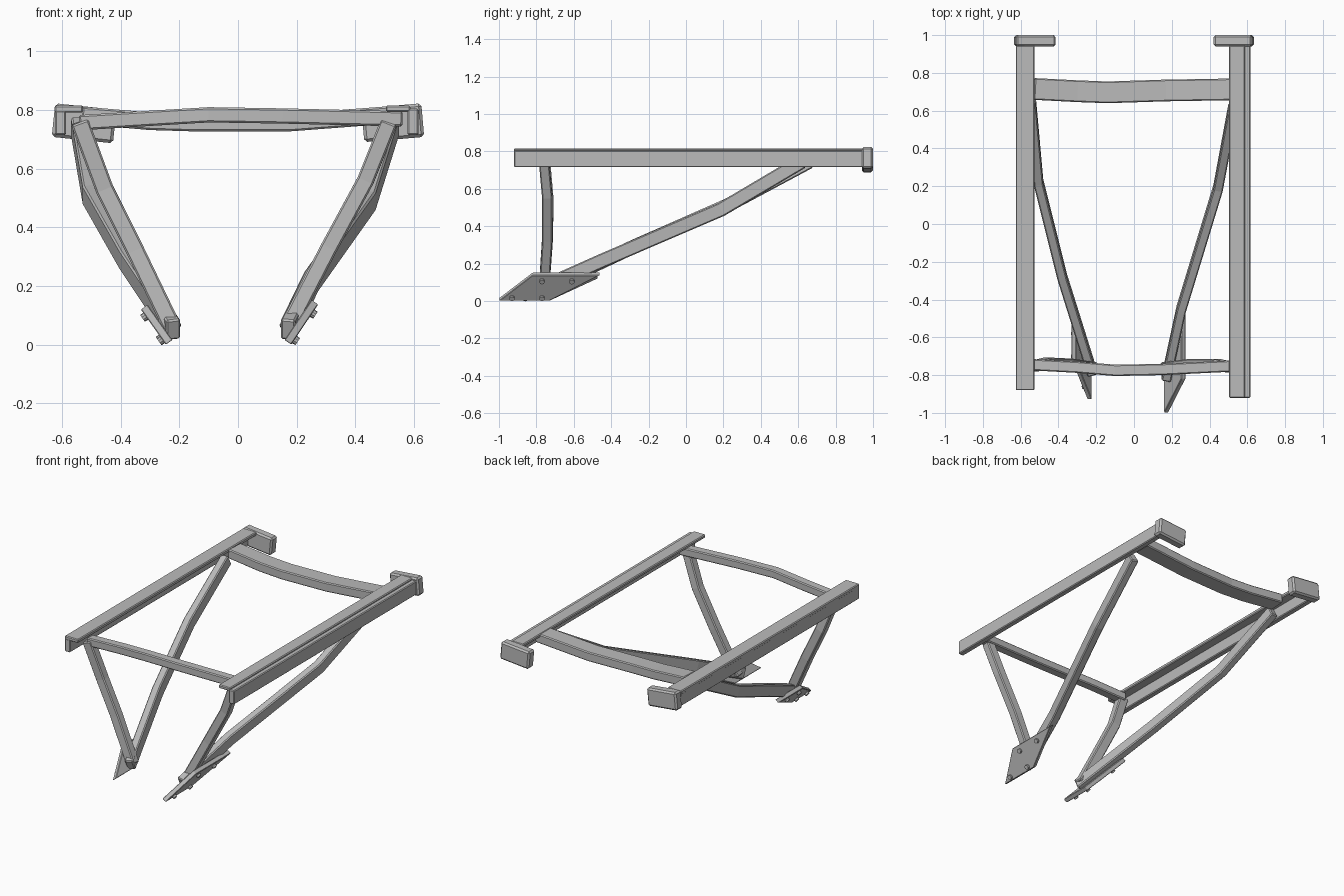
import bpy
import bmesh
from math import radians
from mathutils import Vector, Matrix

cube = bpy.data.objects.get("Cube")
if cube:
    bpy.data.objects.remove(cube, do_unlink=True)

metal = bpy.data.materials.new("grey_metal")
metal.use_nodes = True
GREY = (0.5, 0.5, 0.5, 1)
metal.diffuse_color = GREY
metal.node_tree.nodes["Principled BSDF"].inputs["Base Color"].default_value = GREY


def finish(name, bm, bevel=0.006):
    """Turn a bmesh into a named, lightly bevelled object."""
    bmesh.ops.recalc_face_normals(bm, faces=bm.faces)
    mesh = bpy.data.meshes.new(name)
    bm.to_mesh(mesh)
    bm.free()
    mesh.materials.append(metal)
    obj = bpy.data.objects.new(name, mesh)
    bpy.context.collection.objects.link(obj)
    if bevel:
        mod = obj.modifiers.new("soft_edges", 'BEVEL')
        mod.width = bevel
        mod.segments = 1
        mod.limit_method = 'ANGLE'
        mod.angle_limit = radians(40)
    return obj


def bar(name, points, side, width, thick):
    """Rectangular bar swept through points; width runs along side."""
    pts = [Vector(p) for p in points]
    bm = bmesh.new()
    rings = []
    for i, p in enumerate(pts):
        along = (pts[min(i + 1, len(pts) - 1)] - pts[max(i - 1, 0)]).normalized()
        s = Vector(side)
        s = (s - along * s.dot(along)).normalized()
        u = along.cross(s)
        rings.append([bm.verts.new(p + s * a * width / 2 + u * b * thick / 2)
                      for a, b in ((-1, -1), (1, -1), (1, 1), (-1, 1))])
    for r, q in zip(rings, rings[1:]):
        for k in range(4):
            bm.faces.new((r[k], r[(k + 1) % 4], q[(k + 1) % 4], q[k]))
    bm.faces.new(rings[0])
    bm.faces.new(rings[-1])
    return finish(name, bm)


def box(name, centre, size, tilt=0, bevel=0.005):
    bm = bmesh.new()
    bmesh.ops.create_cube(bm, size=1)
    bmesh.ops.scale(bm, vec=size, verts=bm.verts)
    bm.transform(Matrix.Translation(centre) @ Matrix.Rotation(radians(tilt), 4, 'Y'))
    return finish(name, bm, bevel)


def foot_plate(name, sign, foot, head, outline, bolts):
    """Leaning plate drawn as (y, z) points, with bolt heads on both faces."""
    lean = Vector((head[0] - foot[0], 0, head[1] - foot[1]))
    out = Vector((lean.z * sign, 0, -lean.x * sign)).normalized()

    def place(y, z):
        return Vector((foot[0] + lean.x * (z - foot[1]) / lean.z, y, z))

    bm = bmesh.new()
    inner = [bm.verts.new(place(*p) - out * 0.014) for p in outline]
    outer = [bm.verts.new(place(*p) + out * 0.014) for p in outline]
    n = len(outline)
    for k in range(n):
        bm.faces.new((inner[k], inner[(k + 1) % n], outer[(k + 1) % n], outer[k]))
    bm.faces.new(inner)
    bm.faces.new(outer)
    finish(name, bm, 0.003)

    bm = bmesh.new()
    turn = out.to_track_quat('Z', 'Y').to_matrix().to_4x4()
    for p in bolts:
        where = Matrix.Translation(place(*p) + out * 0.012)
        bmesh.ops.create_cone(bm, cap_ends=True, segments=10, radius1=0.016,
                              radius2=0.014, depth=0.03, matrix=where @ turn)
    finish(name + "_bolts", bm, 0)


# Angle rails: a top strip and an outer upright flange
box("right_rail_top", (-0.577, 0.033, 0.803), (0.098, 1.826, 0.024))
box("right_rail_flange", (-0.605, 0.033, 0.757), (0.038, 1.826, 0.084))
box("left_rail_top", (0.546, 0.013, 0.805), (0.084, 1.866, 0.022))
box("left_rail_flange", (0.597, 0.013, 0.76), (0.038, 1.866, 0.09))

# Handle blocks at the rear ends
box("right_end_block", (-0.525, 0.97, 0.755), (0.21, 0.06, 0.115), 6, 0.01)
box("left_end_block", (0.528, 0.97, 0.757), (0.205, 0.06, 0.115), -5, 0.01)

# Crossbars
bar("front_crossbar",
    [(-0.54, -0.745, 0.757), (-0.3, -0.758, 0.772), (-0.1, -0.775, 0.784),
     (0.15, -0.77, 0.78), (0.56, -0.75, 0.77)], (0, 1, 0), 0.06, 0.052)
bar("rear_crossbar",
    [(-0.53, 0.715, 0.782), (-0.3, 0.703, 0.762), (-0.14, 0.697, 0.757),
     (0.17, 0.707, 0.757), (0.54, 0.713, 0.785)], (0, 1, 0), 0.115, 0.06)

# Front posts
bar("right_post",
    [(-0.54, -0.755, 0.76), (-0.455, -0.735, 0.53), (-0.35, -0.74, 0.32),
     (-0.22, -0.76, 0.05)], (0, 1, 0), 0.055, 0.062)
bar("left_post",
    [(0.515, -0.76, 0.76), (0.435, -0.742, 0.56), (0.31, -0.742, 0.33),
     (0.165, -0.76, 0.05)], (0, 1, 0), 0.055, 0.058)

# Long diagonal struts
bar("right_strut",
    [(-0.22, -0.79, 0.05), (-0.38, -0.28, 0.29), (-0.505, 0.22, 0.51),
     (-0.545, 0.66, 0.745)], (1, 0, 0), 0.05, 0.075)
bar("left_strut",
    [(0.17, -0.82, 0.05), (0.25, -0.45, 0.215), (0.445, 0.19, 0.49),
     (0.525, 0.62, 0.745)], (1, 0, 0), 0.05, 0.075)

# Bolted foot plates
foot_plate("right_foot_plate", -1, (-0.235, 0.008), (-0.32, 0.128),
           [(-0.93, 0.008), (-0.72, 0.128), (-0.47, 0.128), (-0.73, 0.008)],
           [(-0.86, 0.025), (-0.75, 0.03), (-0.70, 0.105), (-0.58, 0.105)])
foot_plate("left_foot_plate", 1, (0.17, 0.008), (0.262, 0.145),
           [(-1, 0.008), (-0.82, 0.145), (-0.46, 0.145), (-0.73, 0.008)],
           [(-0.93, 0.025), (-0.77, 0.025), (-0.77, 0.115), (-0.61, 0.115)])
